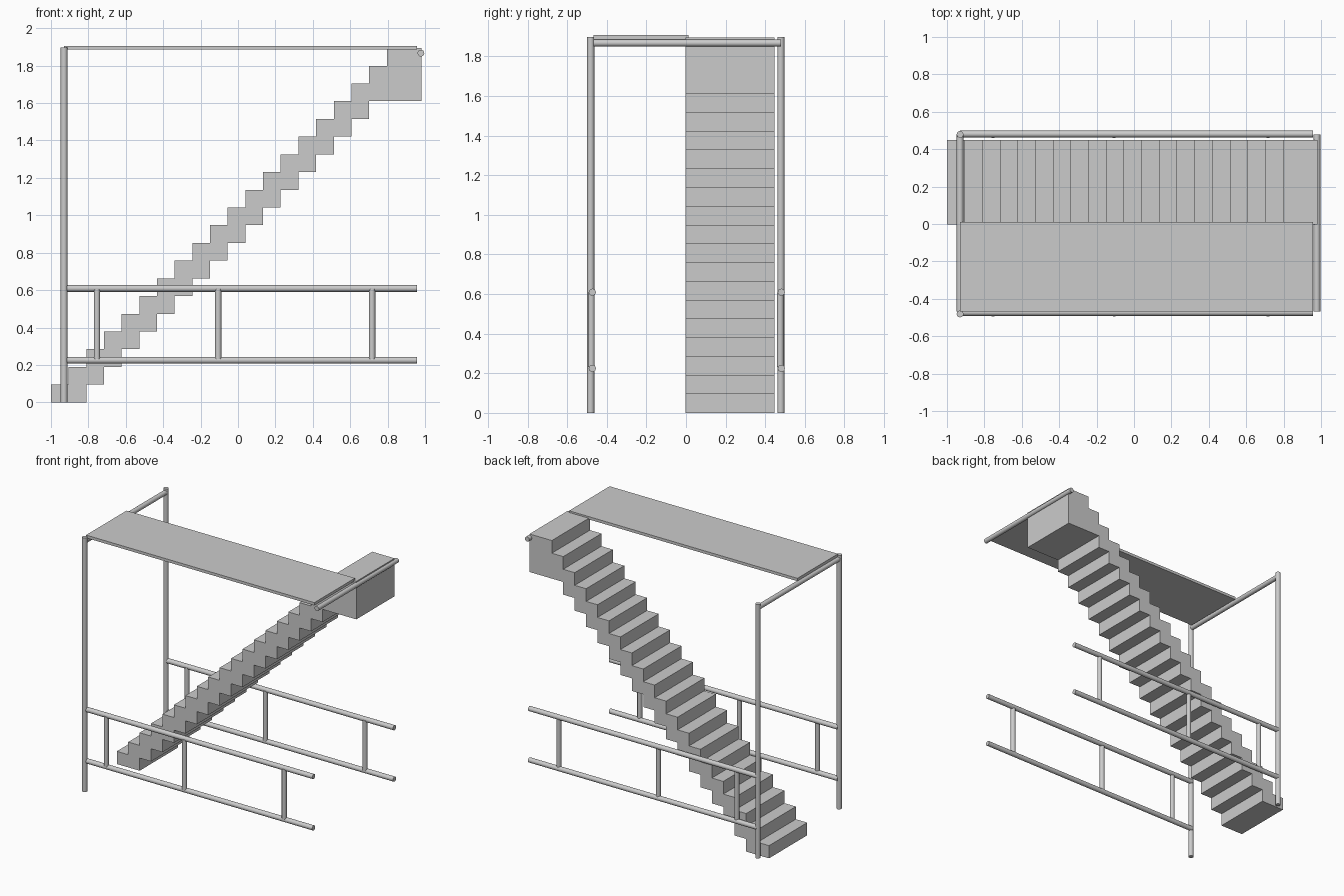
import bpy
import bmesh
from mathutils import Vector

if "Cube" in bpy.data.objects:
    bpy.data.objects.remove(bpy.data.objects["Cube"])


def mesh_object(name, bm):
    bmesh.ops.recalc_face_normals(bm, faces=bm.faces)
    me = bpy.data.meshes.new(name)
    bm.to_mesh(me)
    bm.free()
    ob = bpy.data.objects.new(name, me)
    bpy.context.collection.objects.link(ob)
    return ob


def tube(name, a, b, r=0.018):
    a, b = Vector(a), Vector(b)
    d = b - a
    bpy.ops.mesh.primitive_cylinder_add(vertices=24, radius=r, depth=d.length, location=(a + b) / 2)
    ob = bpy.context.object
    ob.name = name
    ob.rotation_euler = d.to_track_quat('Z', 'Y').to_euler()
    bpy.ops.object.shade_smooth_by_angle()
    return ob


# Staircase: stepped side profile pulled across its width
N, RUN, RISE = 20, 0.0945, 0.0947
END = 0.98
profile = []
for i in range(N):
    x = -1 + i * RUN
    profile += [(x, i * RISE), (x, (i + 1) * RISE)]
profile += [(END, N * RISE), (END, 17 * RISE)]
for i in range(18, 1, -1):
    x = -1 + i * RUN
    profile += [(x, (i - 1) * RISE), (x, (i - 2) * RISE)]
bm = bmesh.new()
face = bm.faces.new([bm.verts.new((x, -0.003, z)) for x, z in profile])
ext = bmesh.ops.extrude_face_region(bm, geom=[face])
bmesh.ops.translate(bm, vec=(0, 0.451, 0),
                    verts=[v for v in ext["geom"] if isinstance(v, bmesh.types.BMVert)])
mesh_object("staircase", bm)

# Upper deck: thin slab
bm = bmesh.new()
bmesh.ops.create_cube(bm, size=1)
bmesh.ops.scale(bm, vec=(1.887, 0.479, 0.021), verts=bm.verts)
bmesh.ops.translate(bm, vec=(0.0145, -0.2275, 1.896), verts=bm.verts)
mesh_object("upper_deck", bm)

# Side frames: post, two rails and three balusters on each side
PX = -0.93
for side, py, ry, by in (("front", -0.481, -0.473, -0.478), ("back", 0.479, 0.481, 0.476)):
    tube(side + "_post", (PX, py, 0), (PX, py, 1.897))
    for label, z in (("lower", 0.225), ("upper", 0.609)):
        tube(f"{side}_{label}_rail", (PX, ry, z), (0.957, ry, z))
    for k, x in enumerate((-0.754, -0.106, 0.717)):
        tube(f"{side}_baluster_{k + 1}", (x, by, 0.232), (x, by, 0.607), 0.017)

# Cross beams under both ends of the deck
for name, x in (("left_cross_beam", PX), ("right_cross_beam", 0.978)):
    tube(name, (x, -0.467, 1.867), (x, 0.479, 1.867))
